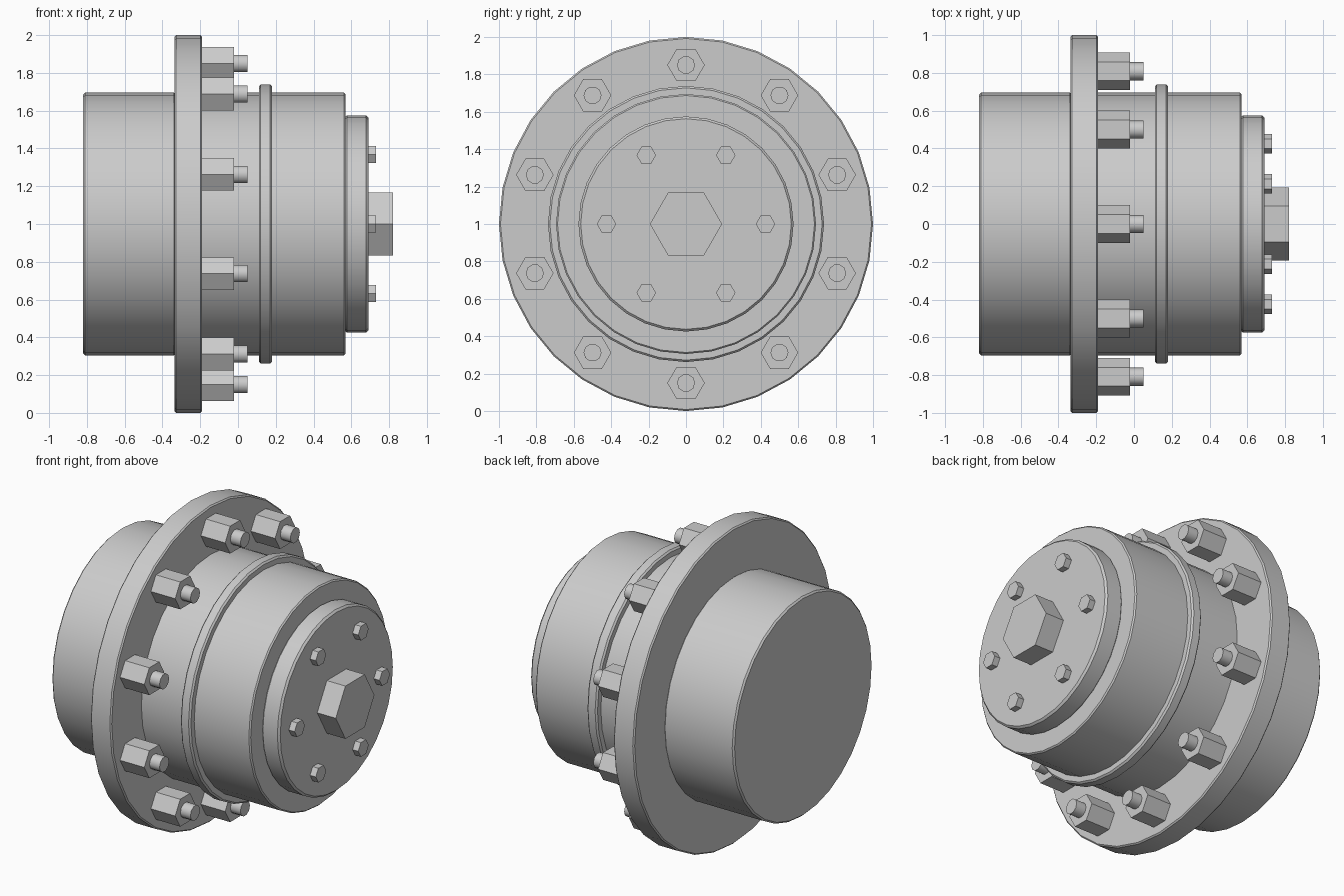
import bpy, bmesh, math

if "Cube" in bpy.data.objects:
    bpy.data.objects.remove(bpy.data.objects["Cube"])

steel = bpy.data.materials.new("grey steel")
steel.diffuse_color = (0.6, 0.6, 0.6, 1)
steel.use_nodes = True
steel.node_tree.nodes["Principled BSDF"].inputs["Base Color"].default_value = steel.diffuse_color


def prism(name, x0, x1, r, sides, y=0.0, z=1.0, chamfer=0.0, smooth=True):
    """Closed cylinder or prism along x, with chamfered rims if asked."""
    if chamfer:
        profile = [(x0, r - chamfer), (x0 + chamfer, r), (x1 - chamfer, r), (x1, r - chamfer)]
    else:
        profile = [(x0, r), (x1, r)]
    bm = bmesh.new()
    rings = []
    for px, pr in profile:
        rings.append([bm.verts.new((px, y + pr * math.cos(a), z + pr * math.sin(a)))
                      for a in (2 * math.pi * i / sides for i in range(sides))])
    for a, b in zip(rings, rings[1:]):
        for i in range(sides):
            j = (i + 1) % sides
            bm.faces.new((a[i], a[j], b[j], b[i]))
    bm.faces.new(rings[0])
    bm.faces.new(rings[-1])
    bmesh.ops.recalc_face_normals(bm, faces=bm.faces)
    mesh = bpy.data.meshes.new(name)
    bm.to_mesh(mesh)
    bm.free()
    mesh.materials.append(steel)
    obj = bpy.data.objects.new(name, mesh)
    bpy.context.collection.objects.link(obj)
    if smooth:
        bpy.ops.object.select_all(action='DESELECT')
        obj.select_set(True)
        bpy.context.view_layer.objects.active = obj
        bpy.ops.object.shade_smooth_by_angle(angle=math.radians(40))
    return obj


# Main round bodies, coaxial on x
prism("rear_drum", -0.82, -0.33, 0.695, 32, chamfer=0.01)
prism("mounting_flange", -0.335, -0.19, 1.0, 32, chamfer=0.008)
prism("front_drum", -0.20, 0.57, 0.695, 32, chamfer=0.008)
prism("seal_ring", 0.11, 0.18, 0.738, 32, chamfer=0.01)
prism("end_cover", 0.565, 0.69, 0.575, 32, chamfer=0.012)

# Wheel nuts and studs around the flange
for i in range(10):
    a = math.radians(36 * i)
    y, z = 0.85 * math.sin(a), 1 + 0.85 * math.cos(a)
    prism(f"wheel_nut_{i}", -0.195, -0.02, 0.1, 6, y, z, smooth=False)
    prism(f"wheel_stud_{i}", -0.03, 0.05, 0.048, 10, y, z)

# Cover bolts and central hex plug
for i in range(6):
    a = math.radians(60 * i)
    prism(f"cover_bolt_{i}", 0.685, 0.73, 0.052, 6,
          0.425 * math.cos(a), 1 + 0.425 * math.sin(a), smooth=False)
prism("centre_plug", 0.685, 0.82, 0.193, 6, smooth=False)
